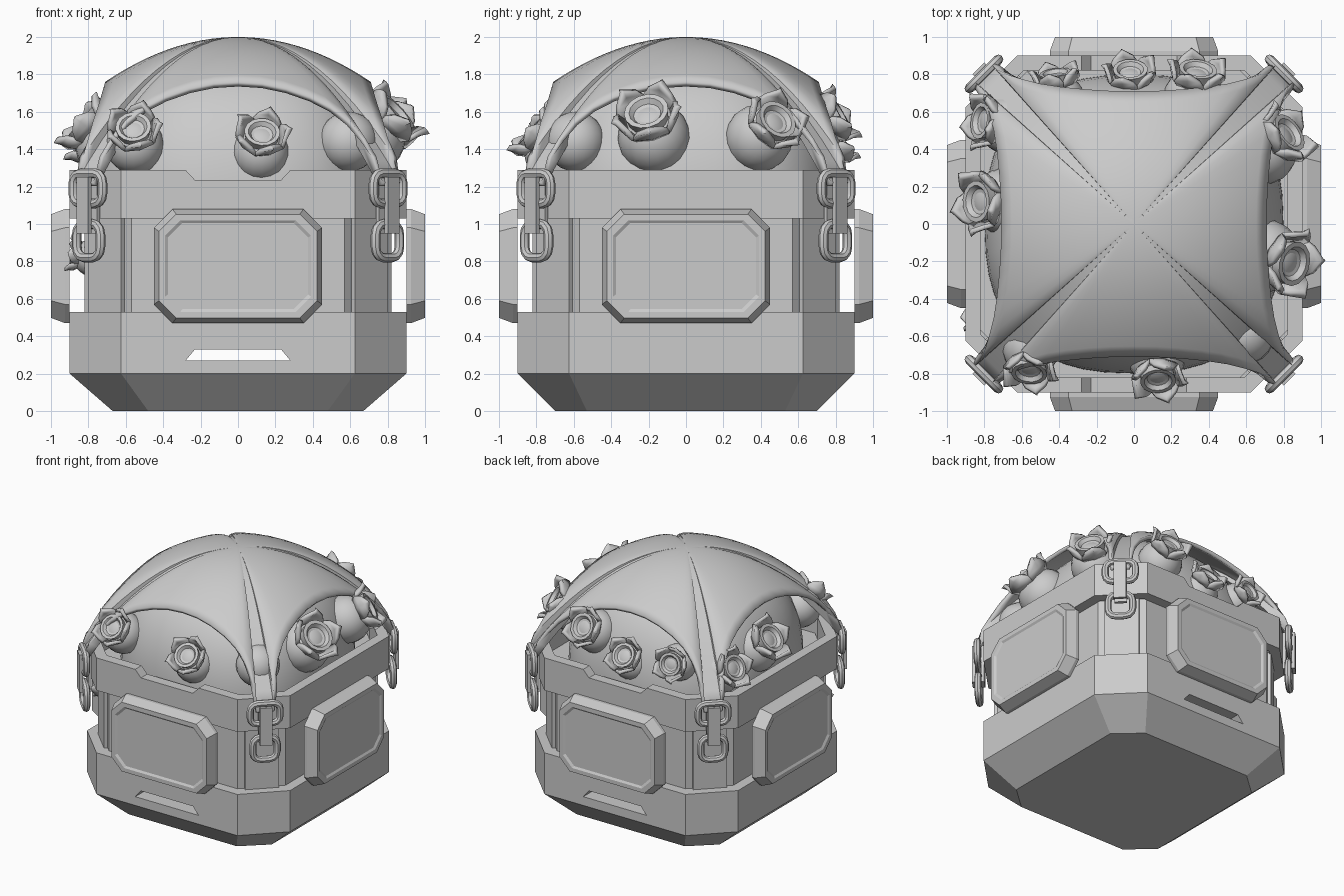
import bpy, bmesh, math
from mathutils import Vector, Matrix

cube = bpy.data.objects.get("Cube")
if cube:
    bpy.data.objects.remove(cube)

grey = bpy.data.materials.new("plain grey")
grey.use_nodes = True
grey.diffuse_color = (0.6, 0.6, 0.6, 1)
grey.node_tree.nodes["Principled BSDF"].inputs["Base Color"].default_value = (0.6, 0.6, 0.6, 1)


def finish(name, bm, smooth=False, matrix=None):
    if matrix:
        bm.transform(matrix)
    bmesh.ops.recalc_face_normals(bm, faces=bm.faces)
    mesh = bpy.data.meshes.new(name)
    bm.to_mesh(mesh)
    bm.free()
    mesh.materials.append(grey)
    ob = bpy.data.objects.new(name, mesh)
    bpy.context.collection.objects.link(ob)
    bpy.ops.object.select_all(action='DESELECT')
    bpy.context.view_layer.objects.active = ob
    ob.select_set(True)
    if smooth:
        bpy.ops.object.shade_smooth_by_angle(angle=math.radians(35))
    return ob


def loft(bm, rings, cap=True, close=False):
    """Skin a list of equal closed rings."""
    loops = [[bm.verts.new(p) for p in ring] for ring in rings]
    pairs = list(zip(loops, loops[1:]))
    if close:
        pairs.append((loops[-1], loops[0]))
    for a, b in pairs:
        for i in range(len(a)):
            j = (i + 1) % len(a)
            bm.faces.new((a[i], a[j], b[j], b[i]))
    if cap:
        bm.faces.new(loops[0])
        bm.faces.new(loops[-1])
    return bm


def octagon(hx, hy, cx, cy, z):
    return [(hx, -cy, z), (hx, cy, z), (cx, hy, z), (-cx, hy, z),
            (-hx, cy, z), (-hx, -cy, z), (-cx, -hy, z), (cx, -hy, z)]


def cut_through(ob, top, bottom, z0, z1):
    """Cut a trapezoid from front to back."""
    rings = [[(-bottom, y, z0), (bottom, y, z0), (top, y, z1), (-top, y, z1)] for y in (-1.5, 1.5)]
    cutter = finish("cutter", loft(bmesh.new(), rings))
    mod = ob.modifiers.new("cut", 'BOOLEAN')
    mod.operation, mod.object, mod.solver = 'DIFFERENCE', cutter, 'EXACT'
    bpy.context.view_layer.objects.active = ob
    bpy.ops.object.modifier_apply(modifier="cut")
    bpy.data.objects.remove(cutter)


# Base tub with a slot, recessed body, and notched rim
base = finish("base", loft(bmesh.new(), [octagon(.67, .70, .48, .53, 0),
              octagon(.9, .9, .625, .625, .2), octagon(.9, .9, .625, .625, .53)]))
cut_through(base, .23, .28, .27, .33)
finish("body", loft(bmesh.new(), [octagon(.82, .82, .57, .57, z) for z in (.5, 1.15)]))
rim = finish("rim", loft(bmesh.new(), [octagon(.9, .9, .625, .625, 1.03), octagon(.9, .9, .625, .625, 1.29),
             octagon(.82, .82, .59, .59, 1.29), octagon(.82, .82, .59, .59, 1.03)], False, True))
cut_through(rim, .30, .23, 1.235, 1.31)

# Side panels: chamfered frame with a shallow inset face
for k in range(4):
    turn = Matrix.Rotation(k * math.pi / 2, 4, 'Z')
    rings = []
    for inset, y in ((0, -.9), (0, -.925), (.028, -1), (.06, -1), (.075, -.99)):
        w, h, c = .45 - inset, .305 - inset, .1 - inset * .3
        rings.append([(x, y, z + .775) for x, z, _ in octagon(w, h, w - c, h - c, 0)])
    finish("side_panel", loft(bmesh.new(), rings), matrix=turn)

# Canopy: four-cornered shell stretched over the dome
EDGE = [(0, .71, 1.76), (.13, .712, 1.752), (.26, .72, 1.725), (.39, .733, 1.68), (.5, .75, 1.625),
        (.6, .775, 1.55), (.68, .8, 1.46), (.74, .83, 1.36), (.775, .865, 1.22)]
half = [Vector((-x, -y, z)) for x, y, z in EDGE[:0:-1]] + [Vector((x, -y, z)) for x, y, z in EDGE]
border = [Matrix.Rotation(k * math.pi / 2, 3, 'Z') @ p for k in range(4) for p in half]
RINGS = 12
bm = bmesh.new()
loft(bm, [[(p.x * s, p.y * s, 2 - (2 - p.z) * s ** 2) for p in border]
          for s in [(i + .5) / (RINGS + .5) for i in range(RINGS + 1)]], cap=False)
bmesh.ops.holes_fill(bm, edges=[e for e in bm.edges if e.is_boundary and e.verts[0].co.z > 1.95], sides=0)
canopy = finish("canopy", bm, True)
solid = canopy.modifiers.new("thickness", 'SOLIDIFY')
solid.thickness, solid.offset = .03, -1


# Inner dome: rounded-square mound
def power(v, e):
    return math.copysign(abs(v) ** e, v)


rings = []
for i in range(17):
    a = i / 16 * math.pi / 2 * .99
    r, z = .8 * power(math.cos(a), 2 / 2.4), 1.1 + .82 * power(math.sin(a), 2 / 2.4)
    rings.append([(r * power(math.cos(t), .8), r * power(math.sin(t), .8), z)
                  for t in [j * math.tau / 48 for j in range(48)]])
finish("dome", loft(bmesh.new(), rings), True)


# Bulbs with a cup and a crown of five pointed petals
def bulb(center, r, axis=None):
    frame = Matrix.Translation(center)
    if axis:
        frame = frame @ Vector(axis).to_track_quat('Z', 'Y').to_matrix().to_4x4()
    bm = bmesh.new()
    bmesh.ops.create_uvsphere(bm, u_segments=20, v_segments=12, radius=r)
    finish("bulb", bm, True, frame)
    if not axis:
        return
    bm = bmesh.new()
    profile = [(.55, .7), (.62, 1.12), (.48, 1.12), (.38, .98), (.1, .92)]
    loft(bm, [[(q * r * math.cos(t), q * r * math.sin(t), z * r)
               for t in [j * math.tau / 15 for j in range(15)]] for q, z in profile])
    finish("flower_cup", bm, True, frame)
    bm = bmesh.new()
    for k in range(5):
        rows = []
        for q, z, w in ((.62, .65, .42), (.8, .9, .5), (.86, 1.12, .36), (.98, 1.32, .03)):
            rows.append([bm.verts.new(Matrix.Rotation(k * math.tau / 5, 3, 'Z') @
                         Vector(((q - abs(s) * .1) * r, s * w * r, z * r))) for s in (-1, 0, 1)])
        for a, b in zip(rows, rows[1:]):
            for i in range(2):
                bm.faces.new((a[i], a[i + 1], b[i + 1], b[i]))
    petals = finish("petals", bm, True, frame)
    mod = petals.modifiers.new("thickness", 'SOLIDIFY')
    mod.thickness, mod.offset = .14 * r, 0


bulb((.12, -.71, 1.38), .155, (.05, -.7, .6))
bulb((-.55, -.66, 1.42), .155, (-.05, -.7, .5))
bulb((.59, -.59, 1.44), .16)
bulb((.70, -.17, 1.46), .195, (.55, -.15, .5))
bulb((.69, .39, 1.46), .18, (.5, .35, .35))
bulb((-.02, .69, 1.36), .15, (0, .7, .5))
bulb((.32, .67, 1.5), .165, (.1, .7, .4))
bulb((-.4, .66, 1.44), .14, (-.1, .7, .2))
bulb((-.69, .12, 1.42), .18, (-.6, 0, .5))
bulb((-.67, .53, 1.38), .16, (-.7, .1, .4))
bulb((-.78, -.47, .82), .1, (-1, 0, .2))


# Corner posts, and chains hanging from the canopy tips
def link(name, w, h, z, out, turn):
    path, c = [], min(w, h) * .32
    for sx, sz, start in ((1, 1, 0), (-1, 1, 1), (-1, -1, 2), (1, -1, 3)):
        for i in range(4):
            a = (start + i / 3) * math.pi / 2
            path.append(((w / 2 - c) * sx + c * math.cos(a), (h / 2 - c) * sz + c * math.sin(a), a))
    rings = []
    for x, y, a in path:
        rings.append([(x + .026 * math.cos(b) * math.cos(a), -out + .026 * math.sin(b),
                       z + y + .026 * math.cos(b) * math.sin(a)) for b in [j * math.tau / 8 for j in range(8)]])
    finish(name, loft(bmesh.new(), rings, False, True), True, turn)


def block(name, w, d, z0, z1, out, turn):
    bm = bmesh.new()
    bmesh.ops.create_cube(bm, size=1)
    bm.transform(Matrix.Translation((0, -out, (z0 + z1) / 2)) @ Matrix.Diagonal((w, d, z1 - z0, 1)))
    finish(name, bm, matrix=turn)


for k in range(4):
    turn = Matrix.Rotation((k + .5) * math.pi / 2, 4, 'Z')
    block("corner_post", .25, .05, .52, 1.04, .985, turn)
    link("upper_link", .22, .16, 1.19, 1.135, turn)
    block("chain_strap", .09, .025, .95, 1.25, 1.165, turn)
    block("chain_strap_back", .09, .025, .95, 1.25, 1.1, turn)
    link("lower_link", .18, .18, .91, 1.13, turn)
